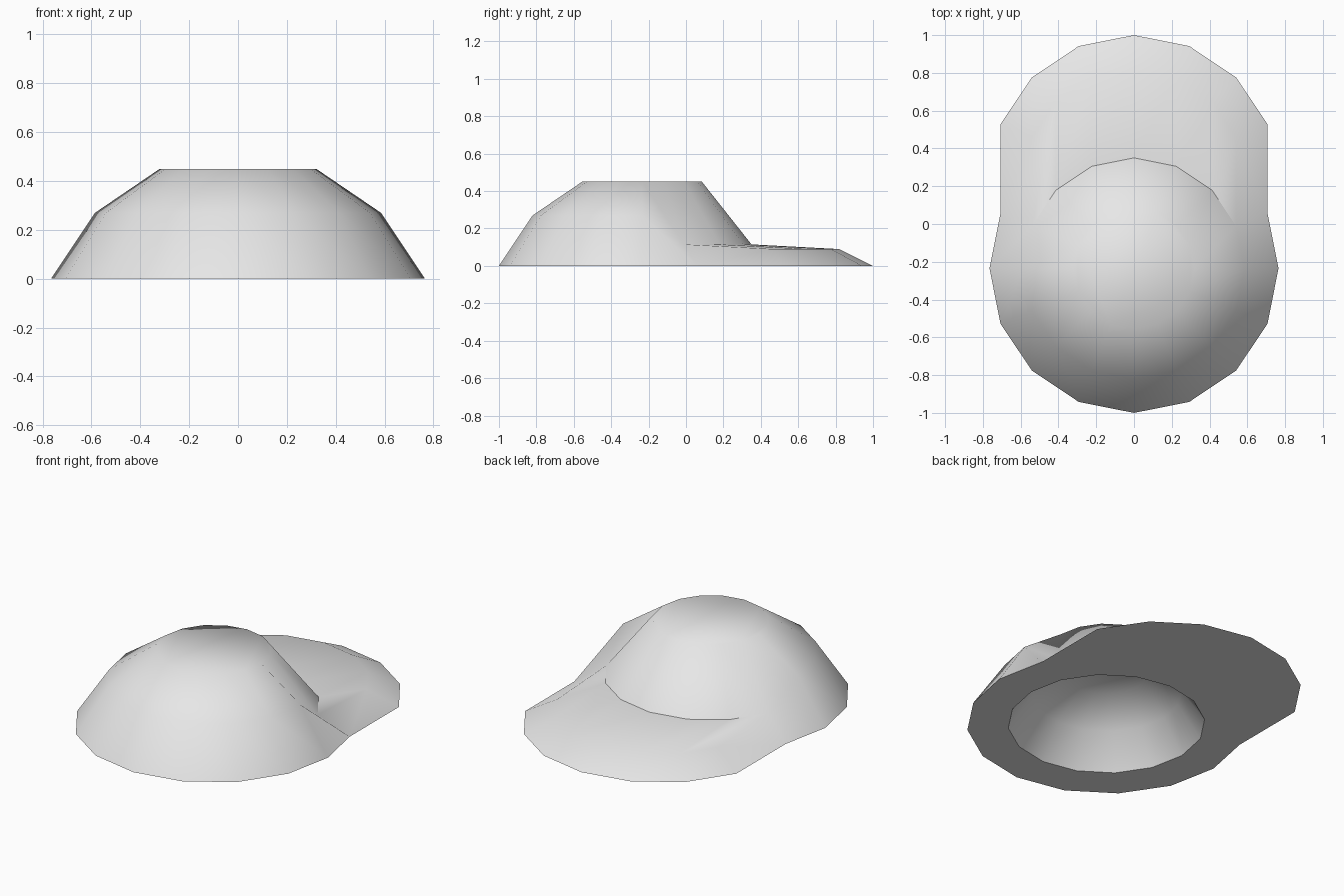
import bpy, bmesh
from math import sin, cos, pi

cube = bpy.data.objects.get("Cube")
if cube:
    bpy.data.objects.remove(cube)

SIDES = 16
CENTRE_Y = -0.235
BRIM_SHIFT = 0.47
BACK = range(-3, 4)          # columns that carry the brim, counted from +y
JOIN_Z, BRIM_Z = 0.115, 0.09

bm = bmesh.new()


def column(i, radius, z, shift=0.0):
    a = 2 * pi * i / SIDES
    return bm.verts.new((radius * sin(a), CENTRE_Y + shift + radius * cos(a), z))


def ring(radius, z):
    return [column(i, radius, z) for i in range(SIDES)]


def bridge(a, b, columns=range(SIDES)):
    for i in columns:
        j = (i + 1) % SIDES
        bm.faces.new((a[i], a[j], b[j], b[i]))


# Crown: rim, shoulder lowered where the brim joins, flat top
rim = ring(0.765, 0)
shoulder = ring(0.585, 0.27)
top = ring(0.32, 0.45)
for i in BACK:
    shoulder[i].co.z = JOIN_Z
bridge(rim, shoulder, range(3, SIDES - 3))
bridge(shoulder, top)
bm.faces.new(top)

# Brim: the shoulder and rim arcs repeated further back
brim_top = {i % SIDES: column(i, 0.585, BRIM_Z, BRIM_SHIFT) for i in BACK}
brim_rim = {i % SIDES: column(i, 0.765, 0, BRIM_SHIFT) for i in BACK}
arc = [i % SIDES for i in BACK][:-1]
bridge(shoulder, brim_top, arc)
bridge(brim_top, brim_rim, arc)
for i in (3, SIDES - 3):
    bm.faces.new((rim[i], brim_rim[i], brim_top[i], shoulder[i]))

# Hollow inside
opening = ring(0.54, 0)
inner_shoulder = ring(0.41, 0.19)
inner_top = ring(0.225, 0.32)
bridge(opening, inner_shoulder)
bridge(inner_shoulder, inner_top)
bm.faces.new(inner_top)

# Flat underside around the opening
bridge(rim, opening, range(3, SIDES - 3))
bridge(brim_rim, opening, arc)
for i in (3, SIDES - 3):
    bm.faces.new((rim[i], brim_rim[i], opening[i]))

bmesh.ops.recalc_face_normals(bm, faces=bm.faces)

# Smooth shading, sharp at the ground edges and the brim join
for f in bm.faces:
    f.smooth = True
join = {shoulder[i] for i in BACK}
for e in bm.edges:
    on_ground = all(v.co.z < 0.001 for v in e.verts)
    e.smooth = not (on_ground or all(v in join for v in e.verts))

mesh = bpy.data.meshes.new("cap")
bm.to_mesh(mesh)
bm.free()
cap = bpy.data.objects.new("cap", mesh)
bpy.context.collection.objects.link(cap)

mat = bpy.data.materials.new("light grey")
mat.use_nodes = True
colour = (0.8, 0.8, 0.8, 1)
mat.diffuse_color = colour
mat.node_tree.nodes["Principled BSDF"].inputs["Base Color"].default_value = colour
mesh.materials.append(mat)
